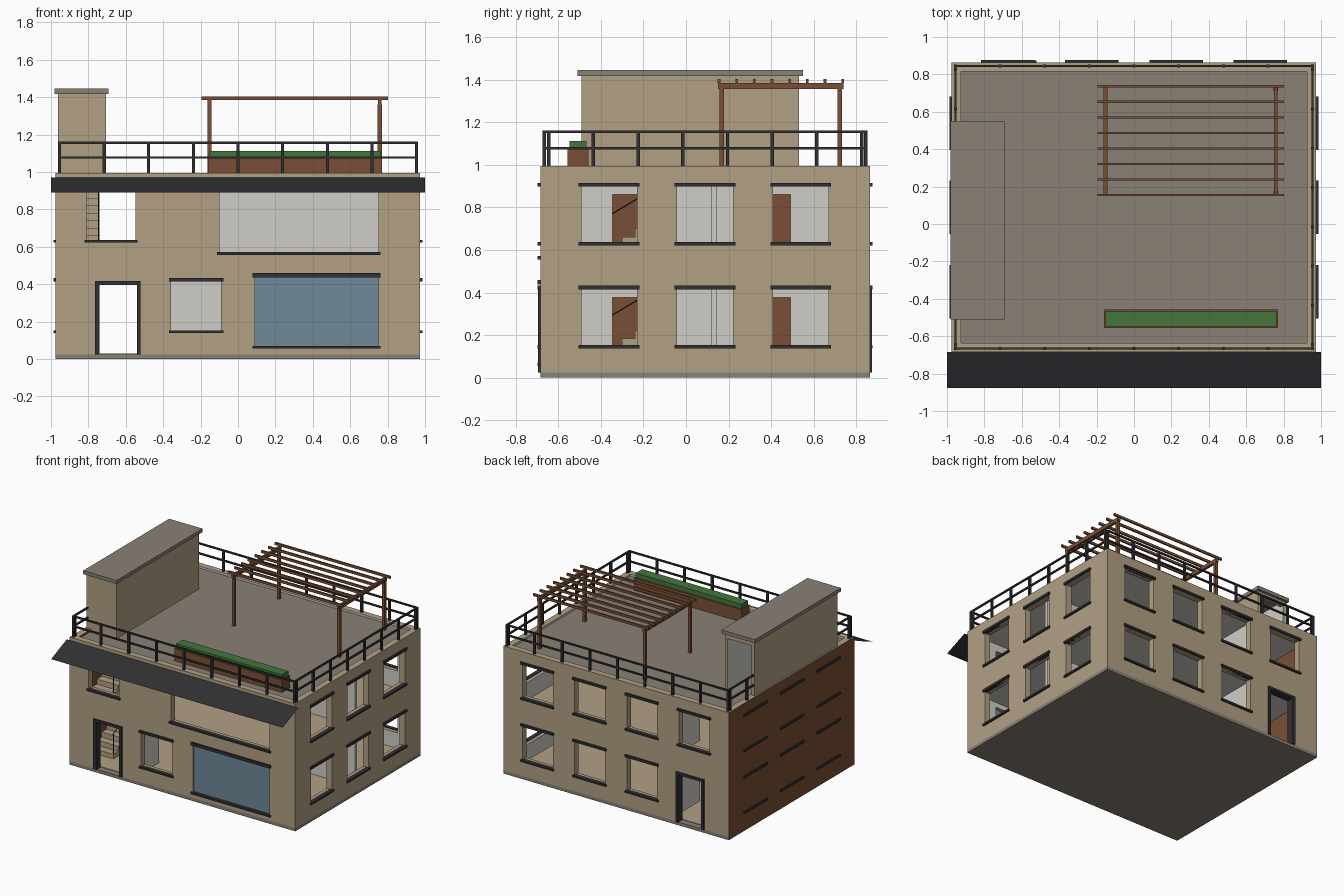
import bpy, bmesh
from mathutils import Vector

if "Cube" in bpy.data.objects:
    bpy.data.objects.remove(bpy.data.objects["Cube"], do_unlink=True)


def material(name, *rgb):
    lin = [((c / 255 + 0.055) / 1.055) ** 2.4 for c in rgb] + [1]
    m = bpy.data.materials.new(name)
    m.use_nodes = True
    m.diffuse_color = lin
    m.node_tree.nodes["Principled BSDF"].inputs["Base Color"].default_value = lin
    return m


SAND = material("sand_render", 178, 160, 133)
GREY = material("concrete_grey", 136, 129, 118)
PLASTER = material("light_plaster", 208, 206, 199)
BROWN = material("warm_brown", 122, 79, 53)
DARK = material("dark_metal", 48, 48, 51)
GREEN = material("hedge_green", 67, 118, 60)
GLASS = material("blue_glass", 112, 137, 152)


def finish(name, bm, *mats):
    bmesh.ops.recalc_face_normals(bm, faces=bm.faces)
    me = bpy.data.meshes.new(name)
    bm.to_mesh(me)
    bm.free()
    for m in mats:
        me.materials.append(m)
    ob = bpy.data.objects.new(name, me)
    bpy.context.collection.objects.link(ob)
    return ob


def box(name, mat, x, y, z):
    bm = bmesh.new()
    bmesh.ops.create_cube(bm, size=1)
    for v in bm.verts:
        v.co = [(a + b) / 2 + c * (b - a) for c, (a, b) in zip(v.co, (x, y, z))]
    return finish(name, bm, mat)


def panel(name, axis, span, u, v, holes, mats):
    """Slab with rectangular holes; mats = (plus side, minus side, edges)."""
    us = sorted({*u, *(c for h in holes for c in h[:2])})
    vs = sorted({*v, *(c for h in holes for c in h[2:])})

    def place(a, b, d):
        p = [a, b]
        p.insert(axis, d)
        return p
    bm = bmesh.new()
    for a, b in zip(us, us[1:]):
        for c, d in zip(vs, vs[1:]):
            m, n = (a + b) / 2, (c + d) / 2
            if not any(h[0] < m < h[1] and h[2] < n < h[3] for h in holes):
                bm.faces.new([bm.verts.new(place(*q, span[0]))
                              for q in ((a, c), (b, c), (b, d), (a, d))])
    bmesh.ops.remove_doubles(bm, verts=bm.verts, dist=0.0001)
    ext = bmesh.ops.extrude_face_region(bm, geom=list(bm.faces), use_keep_orig=True)
    for e in ext["geom"]:
        if isinstance(e, bmesh.types.BMVert):
            e.co[axis] = span[1]
    bmesh.ops.recalc_face_normals(bm, faces=bm.faces)
    for f in bm.faces:
        n = f.normal[axis]
        f.material_index = 0 if n > 0.5 else 1 if n < -0.5 else 2
    return finish(name, bm, *mats)


def outside(axis, side, face, depth, proud):
    """Range across a wall, from inside the wall to just beyond its outer face."""
    return sorted((side * (face - depth), side * (face + proud)))


def ledges(name, axis, side, face, hole, lintel=0.018):
    a, b, c, d = hole
    across = outside(axis, side, face, 0.02, 0.013)
    for part, z in (("sill", (c - 0.012, c + 0.003)), ("lintel", (d, d + lintel))):
        u = (a - 0.012, b + 0.012)
        box(f"{name}_{part}", DARK, *((across, u) if axis == 0 else (u, across)), z)


X, YF, YB, T, TOP, FLOOR, BASE = 0.973, 0.684, 0.864, 0.048, 0.995, 0.5, 0.025
LOW, HIGH = (0.15, 0.415), (0.634, 0.897)
DOOR = (-0.765, -0.52, BASE, 0.417)

# Openings
front = [(-0.358, -0.09, *LOW), (0.09, 0.75, 0.068, 0.437),
         (-0.81, -0.548, *HIGH), (-0.1, 0.75, 0.568, HIGH[1])]
columns = [-0.676, -0.2255, 0.2255, 0.676]
back = [(c - 0.131, c + 0.131, *z) for z in (LOW, HIGH) for c in columns][1:]
side = [(c - 0.131, c + 0.131, *z) for z in (LOW, HIGH) for c in (-0.361, 0.089, 0.539)]

# Outer walls
Z = (BASE, TOP)
panel("front_wall", 1, (-YF, -YF + T), (-X, X), Z, front + [DOOR], (PLASTER, SAND, SAND))
panel("back_wall", 1, (YB - T, YB), (-X, X), Z, back + [DOOR], (SAND, PLASTER, SAND))
panel("right_wall", 0, (X - T, X), (-YF + T, YB - T), Z, side, (SAND, PLASTER, SAND))
panel("left_wall", 0, (-X, -X + T), (-YF + T, YB - T), Z, [], (BROWN, BROWN, SAND))
box("left_brown_cladding", BROWN, (-X - 0.002, -X), (-YF, YB), (0, TOP))
box("plinth", GREY, (-X, X), (-YF, YB), (0, BASE))

# Sills and lintels
for i, h in enumerate(front):
    ledges(f"front_window_{i}", 1, -1, YF, h, 0.023 if i == 1 else 0.018)
for i, h in enumerate(back):
    ledges(f"back_window_{i}", 1, 1, YB, h)
for i, h in enumerate(side):
    ledges(f"right_window_{i}", 0, 1, X, h)
    ledges(f"left_blind_window_{i}", 0, -1, X, h)

# Door frames
for name, s, face in (("front_door", -1, YF), ("back_door", 1, YB)):
    across = outside(1, s, face, T, 0.01)
    a, b, c, d = DOOR
    box(name + "_jamb_left", DARK, (b - 0.02, b), across, (c, d))
    box(name + "_jamb_right", DARK, (a, a + 0.025), across, (c, d))
    box(name + "_head", DARK, (a, b), across, (d - 0.02, d))

# Shop window glass
box("shop_glass", GLASS, (0.09, 0.75), (-0.672, -0.664), (0.068, 0.437))

# Floors, roof and inner partitions
IN_X, IN_Y = (-X + T, X - T), (-YF + T, YB - T)
well = [(-X + T, -0.735, -0.48, 0.23)]
box("ground_floor", SAND, IN_X, IN_Y, (BASE, BASE + 0.004))
panel("upper_floor", 2, (FLOOR - 0.025, FLOOR), IN_X, IN_Y, well, (SAND, PLASTER, SAND))
panel("roof_deck", 2, (0.955, 0.98), IN_X, IN_Y, well, (GREY, PLASTER, PLASTER))
for name, z0, z1, head in (("lower", BASE, 0.475, 0.376), ("upper", FLOOR, 0.955, 0.86)):
    doors = [(-0.345, -0.145, z0, head), (0.29, 0.49, z0, head)]
    panel(name + "_hall_partition", 0, (-0.465, -0.44), IN_Y, (z0, z1), doors, [PLASTER] * 3)
    box(name + "_cross_partition", PLASTER, (-0.44, IN_X[1]), (0.12, 0.145), (z0, z1))


def bar(name, mat, p, q, r):
    p, q = Vector(p), Vector(q)
    bm = bmesh.new()
    bmesh.ops.create_cone(bm, cap_ends=True, segments=6, radius1=r, radius2=r, depth=(q - p).length)
    rot = (q - p).to_track_quat("Z", "Y").to_matrix()
    for v in bm.verts:
        v.co = rot @ v.co + (p + q) / 2
    return finish(name, bm, mat)


# Stair flights: stepped profile swept across the flight width
STEPS, RUN = 12, 0.06
for name, z0, z1 in (("lower", BASE, FLOOR), ("upper", FLOOR, 0.98)):
    rise, y0 = (z1 - z0) / STEPS, -0.48
    profile = []
    for i in range(STEPS):
        profile += [(y0 + i * RUN, z0 + i * rise), (y0 + i * RUN, z0 + (i + 1) * rise)]
    y1 = y0 + STEPS * RUN
    profile += [(y1, z1), (y1, z1 - rise), (y0 + RUN, z0)]
    bm = bmesh.new()
    f = bm.faces.new([bm.verts.new((-X + T, *p)) for p in profile])
    ext = bmesh.ops.extrude_face_region(bm, geom=[f], use_keep_orig=True)
    for e in ext["geom"]:
        if isinstance(e, bmesh.types.BMVert):
            e.co.x = -0.74
    finish(name + "_stairs", bm, SAND)
    bar(name + "_handrail", DARK, (-0.745, y0, z0 + 0.19), (-0.745, y1 - 0.02, z1 + 0.13), 0.003)
    bar(name + "_newel", DARK, (-0.745, y0 + 0.01, z0), (-0.745, y0 + 0.01, z0 + 0.19), 0.004)

# Stair tower on the roof
TX, TY, TZ = (-0.963, -0.706), (-0.49, 0.53), (0.98, 1.42)
w = 0.025
panel("tower_left_wall", 0, (TX[0], TX[0] + w), TY, TZ, [], (PLASTER, SAND, SAND))
panel("tower_right_wall", 0, (TX[1] - w, TX[1]), TY, TZ, [], (SAND, PLASTER, SAND))
inner = (TX[0] + w, TX[1] - w)
panel("tower_front_wall", 1, (TY[0], TY[0] + w), inner, TZ, [], (PLASTER, SAND, SAND))
panel("tower_back_wall", 1, (TY[1] - w, TY[1]), inner, TZ,
      [(*inner, 0.98, 1.38)], (SAND, PLASTER, SAND))
box("tower_roof", GREY, (-0.98, -0.692), (-0.51, 0.55), (1.418, 1.446))

# Sloping front canopy, a single thin sheet
bm = bmesh.new()
bm.faces.new([bm.verts.new(p) for p in ((-1, -0.877, 0.89), (1, -0.877, 0.89),
                                        (1, -YF, 0.97), (-1, -YF, 0.97))])
finish("front_canopy", bm, DARK)

# Roof railing
RX, RF, RB = 0.955, -0.665, 0.845
r = 0.006
for name, z in (("top_rail", 1.156), ("middle_rail", 1.078)):
    h = (z - r, z + r)
    box("front_" + name, DARK, (-RX, RX), (RF - r, RF + r), h)
    box("back_" + name, DARK, (-RX, RX), (RB - r, RB + r), h)
    box("right_" + name, DARK, (RX - r, RX + r), (RF, RB), h)
    box("left_front_" + name, DARK, (-RX - r, -RX + r), (RF, TY[0]), h)
    box("left_back_" + name, DARK, (-RX - r, -RX + r), (TY[1], RB), h)
spots = [(-RX + i * RX / 4, y) for i in range(9) for y in (RF, RB)]
for i in range(8):
    y = -0.645 + i * 0.21
    spots += [(RX, y)] + ([] if TY[0] < y < TY[1] else [(-RX, y)])
for i, (x, y) in enumerate(spots):
    box(f"railing_post_{i}", DARK, (x - 0.008, x + 0.008), (y - 0.008, y + 0.008), (0.97, 1.16))

# Planter with hedge
box("planter", BROWN, (-0.16, 0.77), (-0.557, -0.457), (0.98, 1.077))
box("hedge", GREEN, (-0.152, 0.762), (-0.547, -0.467), (1.05, 1.112))

# Pergola
for x in (-0.152, 0.758):
    for y in (0.168, 0.722):
        box("pergola_post", BROWN, (x - 0.011, x + 0.011), (y - 0.011, y + 0.011), (0.98, 1.36))
    box("pergola_beam", BROWN, (x - 0.01, x + 0.01), (0.15, 0.74), (1.355, 1.384))
for i in range(8):
    y = 0.155 + i * 0.083
    box("pergola_slat", BROWN, (-0.195, 0.803), (y - 0.006, y + 0.006), (1.384, 1.403))
